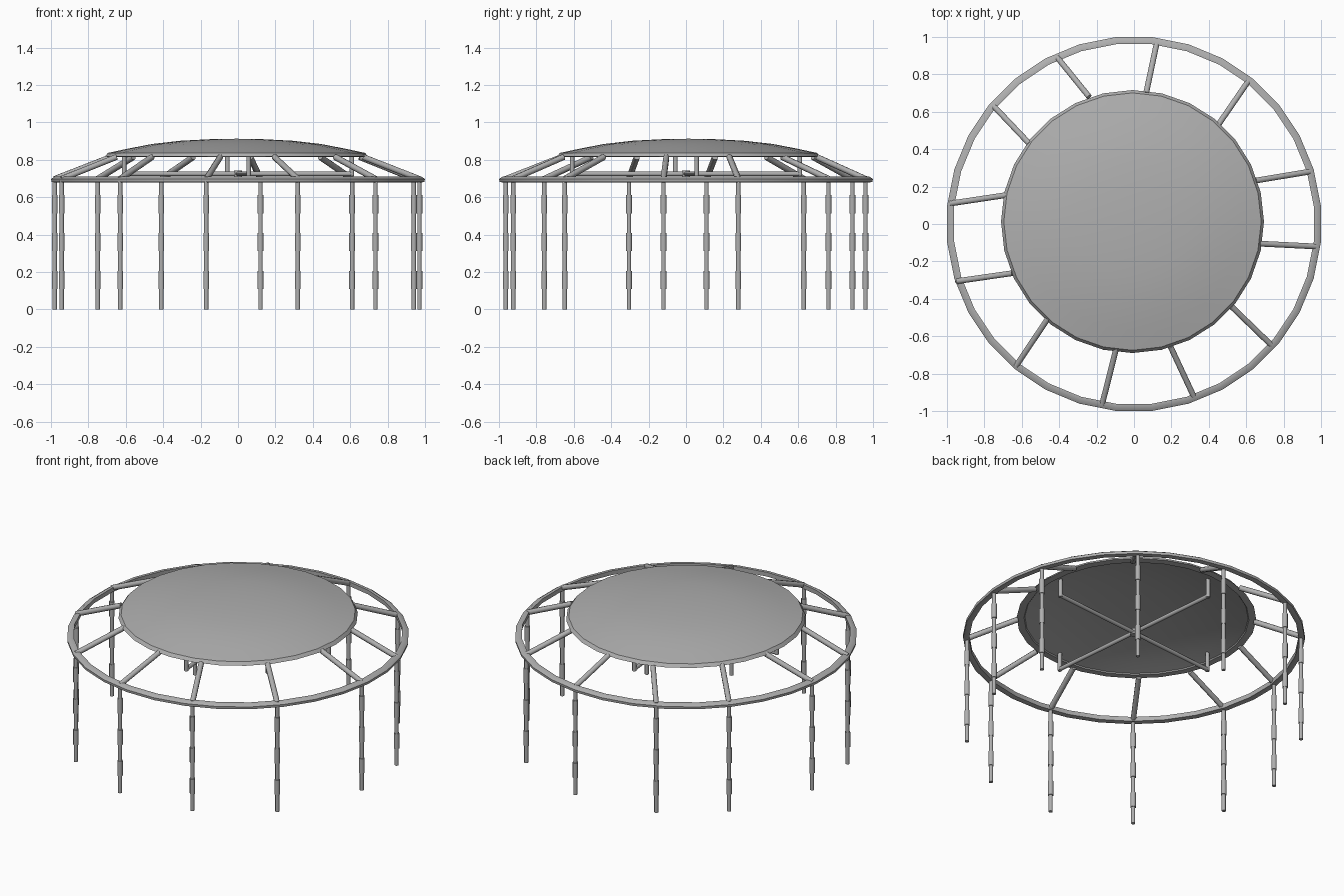
import bpy, bmesh, math
from mathutils import Vector

if "Cube" in bpy.data.objects:
    bpy.data.objects.remove(bpy.data.objects["Cube"])

# Pole tops (x, y) and the matching inner spoke ends under the canopy
POLES = [(.12, .96), (.61, .762), (.94, .28), (.97, -.12), (.735, -.648), (.32, -.923),
         (-.17, -.963), (-.63, -.758), (-.943, -.305), (-.98, .11), (-.75, .63), (-.41, .89)]
INNER = [(.065, .70), (.44, .515), (.65, .232), (.67, -.105), (.52, -.44), (.195, -.655),
         (-.095, -.665), (-.46, -.505), (-.65, -.263), (-.68, .155), (-.56, .43), (-.24, .68)]

grey = bpy.data.materials.new("mid_grey")
grey.diffuse_color = (.43, .43, .43, 1)
grey.use_nodes = True
grey.node_tree.nodes["Principled BSDF"].inputs["Base Color"].default_value = grey.diffuse_color


def finish(name, bm, angle=50):
    bmesh.ops.recalc_face_normals(bm, faces=bm.faces)
    mesh = bpy.data.meshes.new(name)
    bm.to_mesh(mesh)
    bm.free()
    mesh.materials.append(grey)
    ob = bpy.data.objects.new(name, mesh)
    bpy.context.collection.objects.link(ob)
    bpy.context.view_layer.objects.active = ob
    ob.select_set(True)
    bpy.ops.object.shade_smooth_by_angle(angle=math.radians(angle))
    ob.select_set(False)
    return ob


def lathe(bm, profile, sides, centre=(0, 0), offset=0):
    """Sweep a closed (radius, z) profile around the vertical axis."""
    angles = [2 * math.pi * (i + offset) / sides for i in range(sides)]
    rings = [[bm.verts.new((centre[0] + r * math.cos(a), centre[1] + r * math.sin(a), z))
              for r, z in profile] for a in angles]
    n = len(profile)
    for i, ring in enumerate(rings):
        nxt = rings[(i + 1) % sides]
        for j in range(n):
            k = (j + 1) % n
            bm.faces.new((ring[j], ring[k], nxt[k], nxt[j]))
    bmesh.ops.remove_doubles(bm, verts=bm.verts, dist=1e-5)
    # drop collapsed faces on the axis
    bmesh.ops.dissolve_degenerate(bm, edges=bm.edges, dist=1e-6)


def rod(bm, a, b, radius, sides=8):
    """Straight capped bar between two points."""
    a, b = Vector(a), Vector(b)
    d = (b - a).normalized()
    ref = Vector((1, 0, 0)) if abs(d.z) > .9 else Vector((0, 0, 1))
    u = d.cross(ref).normalized()
    v = d.cross(u)
    ends = []
    for p in (a, b):
        ends.append([bm.verts.new(p + radius * (u * math.cos(t) + v * math.sin(t)))
                     for t in (2 * math.pi * (i + .5) / sides for i in range(sides))])
    for i in range(sides):
        j = (i + 1) % sides
        bm.faces.new((ends[0][i], ends[0][j], ends[1][j], ends[1][i]))
    for e in ends:
        bm.faces.new(e)


# Outer ring, 32 sides, top sloping slightly outwards
section = [(.966, .710), (.984, .711), (1.004, .698), (1.002, .682), (.985, .679), (.967, .682)]
bm = bmesh.new()
lathe(bm, section, 32, offset=.5)
finish("outer_ring", bm)

# Poles with three sleeves each, and sloping spokes up to the canopy
for i, ((x, y), (u, v)) in enumerate(zip(POLES, INNER), 1):
    bm = bmesh.new()
    rod(bm, (x, y, 0), (x, y, .69), .0125)
    for z in (.11, .312, .514):
        rod(bm, (x, y, z), (x, y, z + .097), .0165)
    finish(f"pole_{i}", bm)
    bm = bmesh.new()
    rod(bm, (x, y, .698), (u, v, .815), .0165)
    finish(f"spoke_{i}", bm)

# Shallow domed canopy, hollow underneath with a narrow lip
profile = [(0, .913), (.15, .91), (.3, .902), (.45, .885), (.58, .86), (.688, .837), (.703, .817),
           (.66, .815), (.655, .822), (.57, .843), (.42, .872), (.22, .892), (0, .898)]
bm = bmesh.new()
lathe(bm, profile, 28, (-.008, .013))
finish("canopy", bm, 35)

# Cross brace under the canopy, with a post at each end and a small hub
bm = bmesh.new()
ends = [(.612 * math.cos(t), .612 * math.sin(t))
        for t in (math.radians(5.3 + 90 * i) for i in range(4))]
for p, q in ((0, 2), (1, 3)):
    rod(bm, (*ends[p], .725), (*ends[q], .725), .013)
for x, y in ends:
    rod(bm, (x, y, .714), (x, y, .845), .013)
rod(bm, (0, 0, .708), (0, 0, .742), .022)
finish("cross_brace", bm)
